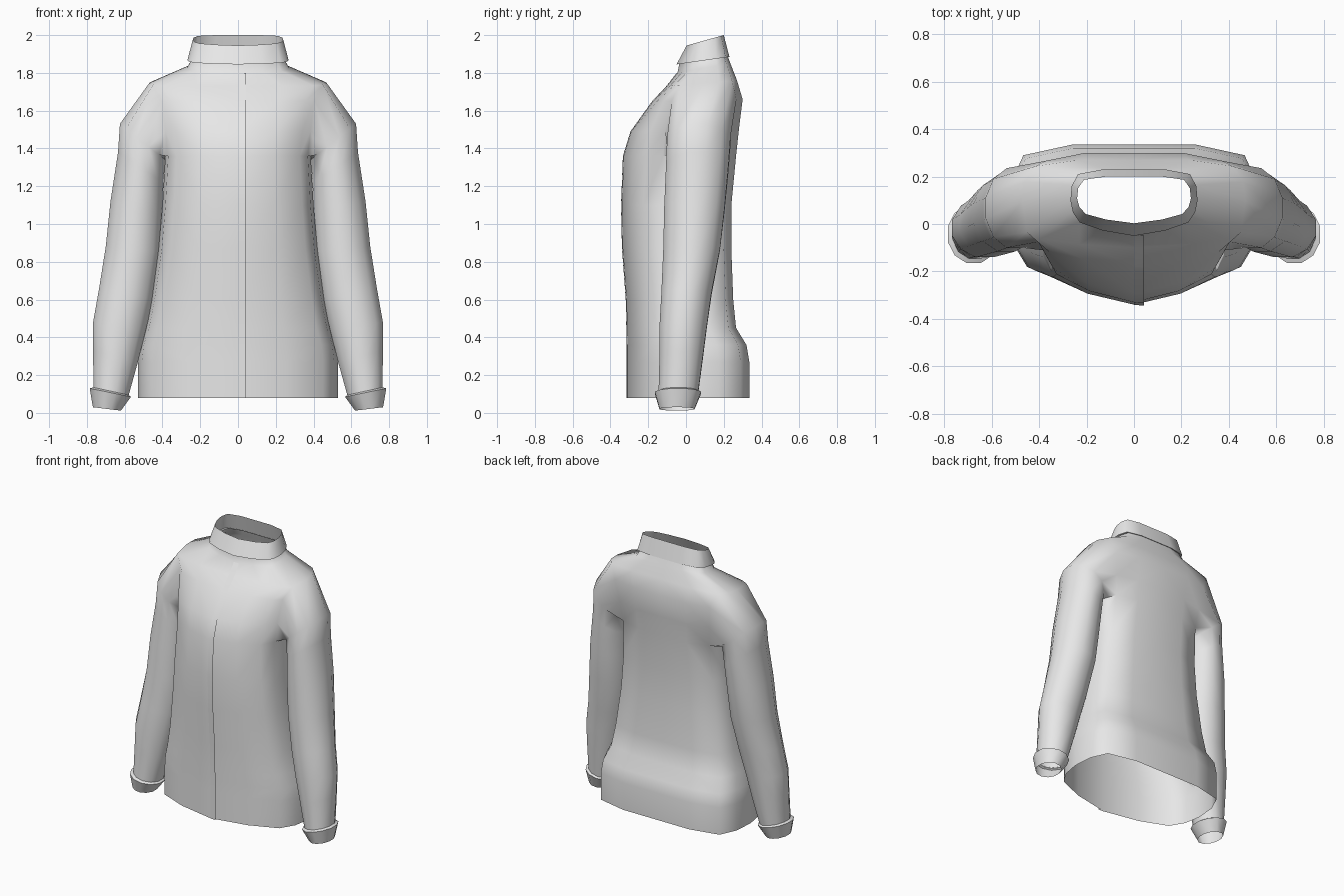
import bpy, bmesh
from math import cos, sin, radians
from mathutils import Vector

if "Cube" in bpy.data.objects:
    bpy.data.objects.remove(bpy.data.objects["Cube"])

fabric = bpy.data.materials.new("light_grey_fabric")
fabric.use_nodes = True
GREY = (0.8, 0.8, 0.8, 1)
fabric.diffuse_color = GREY
fabric.node_tree.nodes["Principled BSDF"].inputs["Base Color"].default_value = GREY


def finish(bm, name, mirror=True):
    """Turn a bmesh into a smooth, optionally mirrored garment part."""
    bmesh.ops.recalc_face_normals(bm, faces=bm.faces)
    mesh = bpy.data.meshes.new(name)
    bm.to_mesh(mesh)
    bm.free()
    mesh.materials.append(fabric)
    obj = bpy.data.objects.new(name, mesh)
    bpy.context.collection.objects.link(obj)
    bpy.ops.object.select_all(action="DESELECT")
    obj.select_set(True)
    bpy.context.view_layer.objects.active = obj
    bpy.ops.object.shade_smooth_by_angle(angle=radians(75))
    if mirror:
        obj.modifiers.new("Mirror", "MIRROR").use_clip = True
    return obj


def strip(bm, a, b, closed=False, skip=()):
    """Join two rows of vertices with quads."""
    n = len(a)
    for i in range(n if closed else n - 1):
        if i not in skip:
            j = (i + 1) % n
            bm.faces.new((a[i], a[j], b[j], b[i]))


# Half outline from front centre to back centre: width share, depth share
OUTLINE = [(0, 0), (.49, .08), (.85, .2), (.96, .35), (1, .53),
           (.98, .75), (.88, .93), (.49, 1), (0, 1)]


def half_ring(bm, z_front, z_back, w, y_front, y_back, keel=1):
    row = []
    for x, d in OUTLINE:
        d = d * keel if d < .5 else d
        row.append(bm.verts.new((x * w, y_front + d * (y_back - y_front),
                                 z_front + d * (z_back - z_front))))
    return row


def sleeve_ring(bm, inner, outer, y_front, y_back):
    """Twelve-sided tilted oval between an inner and an outer (x, z) point."""
    a, b = Vector((inner[0], 0, inner[1])), Vector((outer[0], 0, outer[1]))
    mid = (a + b) / 2 + Vector((0, (y_front + y_back) / 2, 0))
    u, v = (a - b) / 1.93, Vector((0, (y_back - y_front) / 1.93, 0))
    angles = [radians(30 * (i - 1.5)) for i in range(12)]
    return [bm.verts.new(mid + u * cos(t) + v * sin(t)) for t in angles]


# Body with sleeves: rows of front z, back z, half width, front y, back y, keel
BODY = [
    (.08, .08, .53, -.31, .335, 1), (.27, .27, .53, -.31, .335, 1),
    (.36, .36, .52, -.31, .32, 1), (.45, .45, .49, -.312, .265, 1),
    (.6, .6, .46, -.315, .25, 1), (.87, .87, .42, -.335, .24, 1),
    (1.1, 1.1, .40, -.34, .24, 1), (1.36, 1.36, .385, -.33, .265, 1),
    (1.49, 1.5, .40, -.29, .28, .9), (1.65, 1.66, .42, -.175, .30, .6),
    (1.73, 1.76, .47, -.1, .27, .5), (1.8, 1.85, .27, -.045, .235, 1),
    (1.85, 1.89, .245, -.035, .22, 1)]
ARMPIT, SHOULDER = 7, 10

bm = bmesh.new()
rows = [half_ring(bm, *r) for r in BODY]
for k in range(len(rows) - 1):
    armhole = (3, 4, 5) if ARMPIT <= k < SHOULDER else ()
    strip(bm, rows[k], rows[k + 1], skip=armhole)

# Sleeve grown from the armhole edge
low, m1, m2, high = rows[ARMPIT:SHOULDER + 1]
loop = low[3:7] + [m1[6], m2[6]] + high[6:2:-1] + [m2[3], m1[3]]
SLEEVE = [
    ((.385, 1.34), (.625, 1.53), -.10, .235), ((.395, 1.22), (.635, 1.38), -.105, .225),
    ((.40, 1.05), (.675, 1.12), -.115, .205), ((.41, .85), (.70, .88), -.12, .18),
    ((.45, .6), (.735, .66), -.13, .135), ((.49, .43), (.767, .48), -.14, .11),
    ((.53, .27), (.767, .33), -.14, .09), ((.58, .09), (.765, .13), -.145, .065)]
for spec in SLEEVE:
    ring = sleeve_ring(bm, *spec)
    strip(bm, loop, ring, closed=True)
    loop = ring
finish(bm, "jacket_body_and_sleeves")

# Flared cuffs, open at the wrist
bm = bmesh.new()
cuff = [sleeve_ring(bm, *s) for s in (
    ((.58, .095), (.765, .135), -.145, .065),
    ((.567, .085), (.785, .13), -.165, .08),
    ((.62, .012), (.768, .03), -.14, .045))]
for a, b in zip(cuff, cuff[1:]):
    strip(bm, a, b, closed=True)
finish(bm, "cuffs")

# Standing collar, leaning inward and higher at the back
bm = bmesh.new()
collar = [half_ring(bm, *r) for r in (
    (1.85, 1.89, .245, -.035, .22), (1.845, 1.885, .268, -.05, .23),
    (1.945, 2.0, .24, .003, .2))]
for a, b in zip(collar, collar[1:]):
    strip(bm, a, b)
finish(bm, "collar")

# Thin overlapping front edge
bm = bmesh.new()
front = [r for r in BODY[:-1]]
centre = [bm.verts.new((0, r[3] - .001, r[0])) for r in front]
edge = [bm.verts.new((.042, r[3] - .004, r[0])) for r in front]
strip(bm, centre, edge)
finish(bm, "front_placket", mirror=False)
